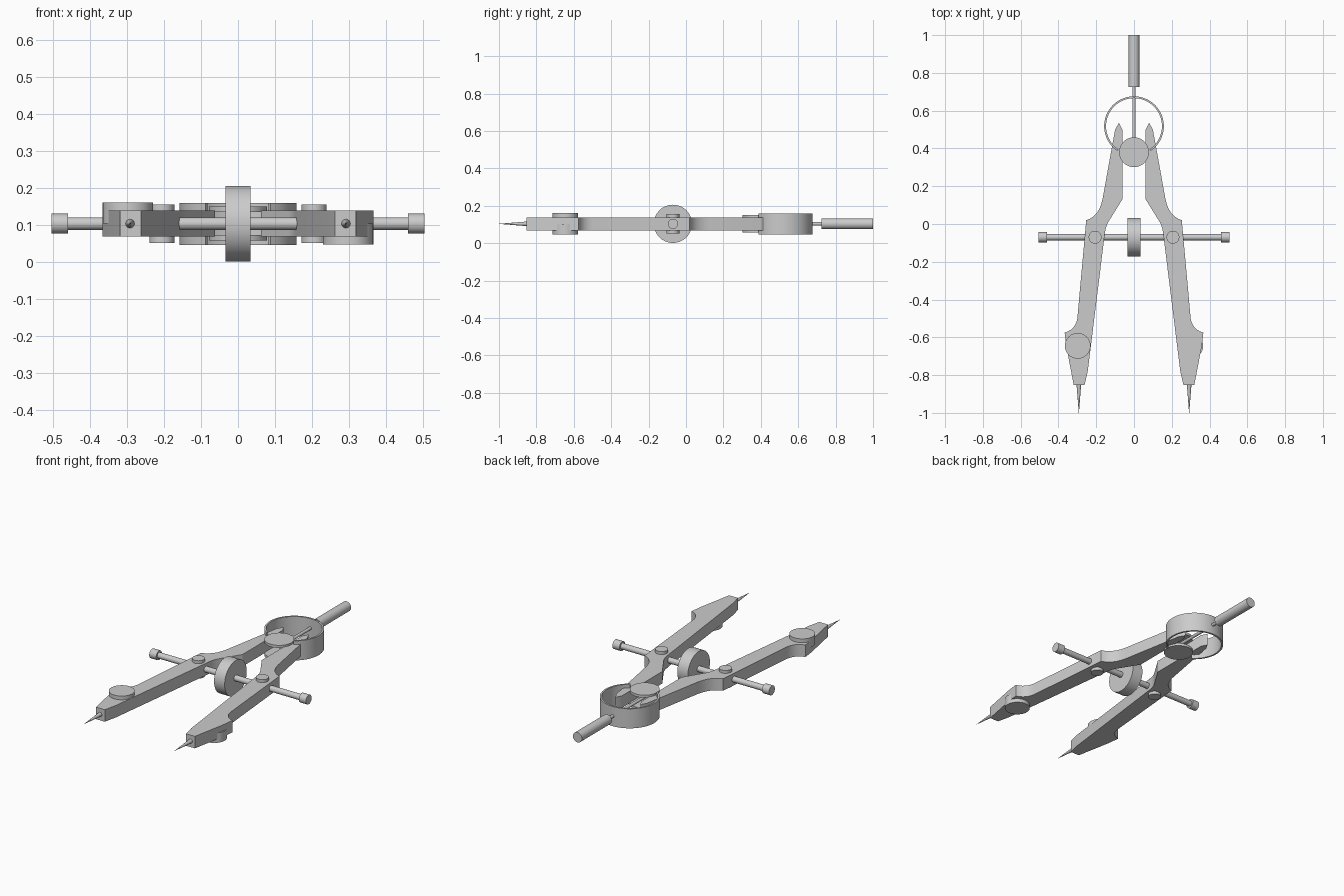
import bpy
import bmesh
import math
from mathutils import Vector

cube = bpy.data.objects.get("Cube")
if cube:
    bpy.data.objects.remove(cube, do_unlink=True)

MID = 0.104      # height of the central plane
HALF = 0.035     # half thickness of the legs
SCREW_Y = -0.07

steel = bpy.data.materials.new("grey_steel")
steel.use_nodes = True
grey = (0.6, 0.6, 0.6, 1)
steel.diffuse_color = grey
steel.node_tree.nodes["Principled BSDF"].inputs["Base Color"].default_value = grey


def finish(name, bm):
    bmesh.ops.recalc_face_normals(bm, faces=bm.faces)
    mesh = bpy.data.meshes.new(name)
    bm.to_mesh(mesh)
    bm.free()
    mesh.materials.append(steel)
    obj = bpy.data.objects.new(name, mesh)
    bpy.context.collection.objects.link(obj)
    bpy.ops.object.select_all(action="DESELECT")
    obj.select_set(True)
    bpy.context.view_layer.objects.active = obj
    bpy.ops.object.shade_smooth_by_angle(angle=math.radians(30))
    return obj


def rod(name, start, end, r1, r2=None, sides=48):
    """Cylinder or cone running from start to end."""
    start, end = Vector(start), Vector(end)
    axis = end - start
    bm = bmesh.new()
    bmesh.ops.create_cone(bm, cap_ends=True, segments=sides, radius1=r1,
                          radius2=r1 if r2 is None else r2, depth=axis.length)
    turn = Vector((0, 0, 1)).rotation_difference(axis).to_matrix()
    bmesh.ops.rotate(bm, verts=bm.verts, matrix=turn)
    bmesh.ops.translate(bm, verts=bm.verts, vec=(start + end) / 2)
    return finish(name, bm)


def disc(name, x, y, z1, z2, r):
    return rod(name, (x, y, z1), (x, y, z2), r)


def slab(name, outline, z1, z2):
    """Outline extruded upwards."""
    bm = bmesh.new()
    face = bm.faces.new([bm.verts.new((x, y, z1)) for x, y in outline])
    top = bmesh.ops.extrude_face_region(bm, geom=[face])["geom"]
    verts = [v for v in top if isinstance(v, bmesh.types.BMVert)]
    bmesh.ops.translate(bm, verts=verts, vec=(0, 0, z2 - z1))
    return finish(name, bm)


def bend(a, control, b, steps=6):
    """Points of a curved corner from a to b."""
    a, c, b = Vector(a), Vector(control), Vector(b)
    return [tuple(a * (1 - t) ** 2 + c * 2 * t * (1 - t) + b * t * t)
            for t in (i / steps for i in range(steps + 1))]


# Outline of one leg, pointed tail first, then down the inner edge
leg = [(0.08, 0.535), (0.062, 0.5), (0.062, 0.13)]
leg += bend((0.135, 0.012), (0.152, -0.015), (0.157, -0.07))
leg += [(0.245, -0.78), (0.262, -0.853), (0.319, -0.853), (0.36, -0.64)]
leg += bend((0.367, -0.575), (0.31, -0.56), (0.3, -0.5))
leg += bend((0.253, 0.02), (0.185, 0.04), (0.167, 0.13))
leg += [(0.1, 0.5)]

for side, label in ((1, "left"), (-1, "right")):
    slab(label + "_leg", [(side * x, y) for x, y in leg], MID - HALF, MID + HALF)
    rod(label + "_needle", (side * 0.292, -0.84, MID), (side * 0.292, -1, MID),
        0.013, 0.0005, 24)
    disc(label + "_pivot_pin", side * 0.206, SCREW_Y, 0.052, 0.156, 0.034)
    # Clamp disc lies above the right foot and below the left foot
    disc(label + "_clamp_disc", side * 0.298, -0.645,
         MID, MID - side * 0.057, 0.068)
    rod(label + "_screw_end", (side * 0.46, SCREW_Y, MID),
        (side * 0.505, SCREW_Y, MID), 0.027)

# Adjusting screw and wheel
rod("screw_rod", (-0.48, SCREW_Y, MID), (0.48, SCREW_Y, MID), 0.017)
rod("adjusting_wheel", (-0.034, SCREW_Y, MID), (0.034, SCREW_Y, MID), 0.102, sides=64)

# Hinge plates holding the legs
disc("upper_hinge_plate", 0, 0.38, MID + 0.031, MID + 0.046, 0.079)
disc("lower_hinge_plate", 0, 0.38, MID - 0.046, MID - 0.031, 0.079)

# Open spring band
count = 56
angles = [math.radians(-56 + 292 * i / count) for i in range(count + 1)]
band = [(r * math.cos(a), 0.518 + r * math.sin(a))
        for r, sweep in ((0.158, angles), (0.148, angles[::-1])) for a in sweep]
slab("spring_band", band, 0.046, 0.16)

# Handle and its stem
rod("handle_stem", (0, 0.38, MID), (0, 0.74, MID), 0.009, sides=24)
rod("handle", (0, 0.725, MID), (0, 1, MID), 0.029)
